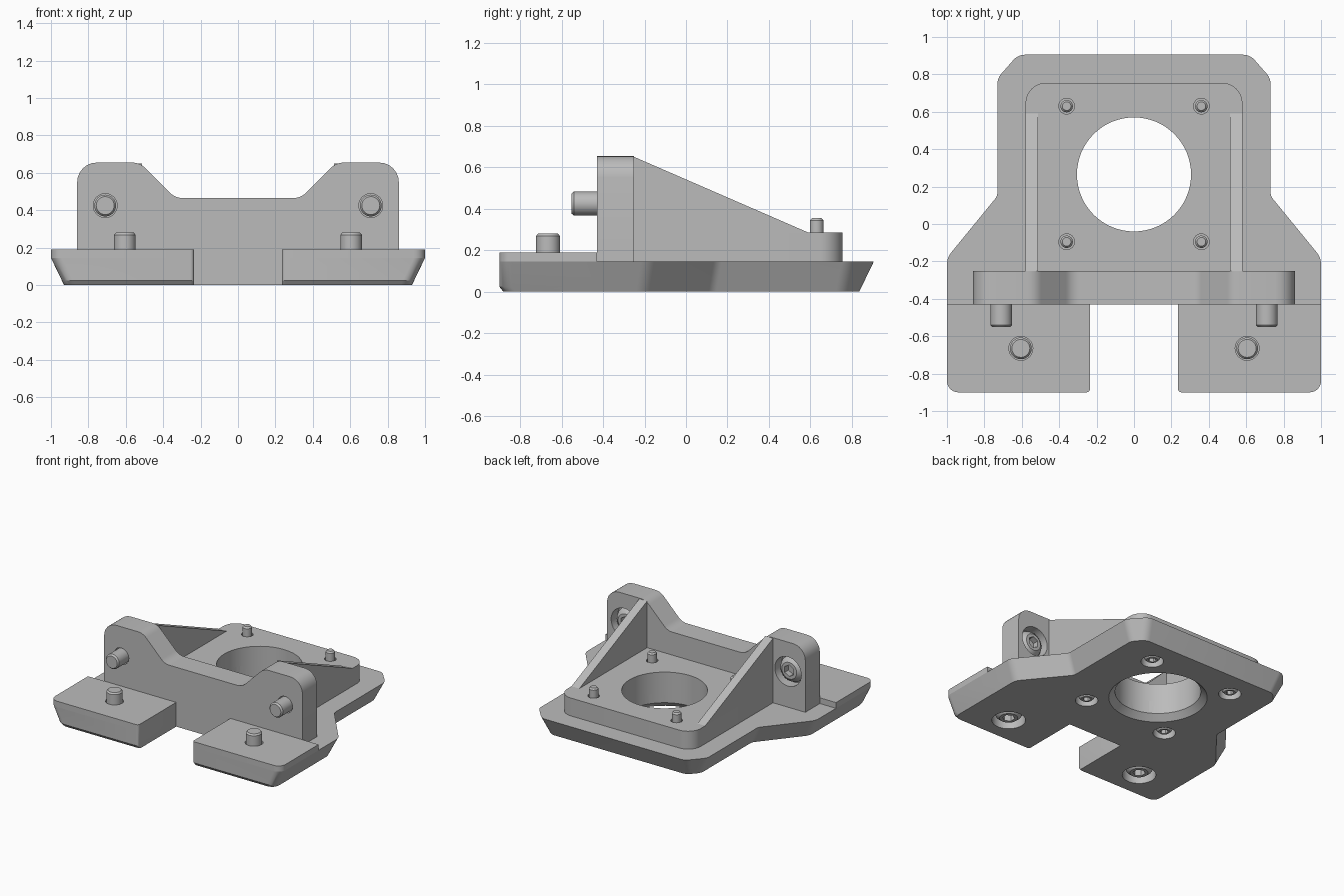
import bpy, bmesh, math
from mathutils import Matrix, Vector

cube = bpy.data.objects.get("Cube")
if cube:
    bpy.data.objects.remove(cube, do_unlink=True)

GREY = (0.5, 0.5, 0.5, 1)
mat = bpy.data.materials.new("plain grey")
mat.use_nodes = True
mat.diffuse_color = GREY
mat.node_tree.nodes["Principled BSDF"].inputs["Base Color"].default_value = GREY


def add_object(name, bm):
    bmesh.ops.recalc_face_normals(bm, faces=bm.faces)
    mesh = bpy.data.meshes.new(name)
    bm.to_mesh(mesh)
    bm.free()
    mesh.materials.append(mat)
    ob = bpy.data.objects.new(name, mesh)
    bpy.context.collection.objects.link(ob)
    return ob


def rounded(points, steps=6):
    """Closed outline from (x, y, radius) corners."""
    out = []
    for i, (x, y, r) in enumerate(points):
        p = Vector((x, y))
        a = Vector(points[i - 1][:2]) - p
        b = Vector(points[(i + 1) % len(points)][:2]) - p
        if r == 0:
            out.append(p)
            continue
        half = a.angle(b) / 2
        a.normalize()
        b.normalize()
        reach = r / math.tan(half)
        centre = p + (a + b).normalized() * r / math.sin(half)
        start, end = p + a * reach - centre, p + b * reach - centre
        sweep = start.angle(end)
        for k in range(steps + 1):
            t = k / steps
            out.append(centre + (start * math.sin((1 - t) * sweep)
                                 + end * math.sin(t * sweep)) / math.sin(sweep))
    return out


def mirrored(half):
    return half + [(-x, y, r) for x, y, r in reversed(half)]


def loft(name, rings):
    """Stack of equal outlines, each given as (outline, z)."""
    bm = bmesh.new()
    loops = [[bm.verts.new((p[0], p[1], z)) for p in ring] for ring, z in rings]
    for low, high in zip(loops, loops[1:]):
        for i in range(len(low)):
            bm.faces.new((low[i - 1], low[i], high[i], high[i - 1]))
    bm.faces.new(loops[0])
    bm.faces.new(loops[-1])
    return add_object(name, bm)


def boolean_cut(target, cutter):
    mod = target.modifiers.new("cut", "BOOLEAN")
    mod.operation = "DIFFERENCE"
    mod.solver = "EXACT"
    mod.object = cutter
    bpy.context.view_layer.objects.active = target
    bpy.ops.object.modifier_apply(modifier=mod.name)


def bore(targets, loc, r1, r2, depth, rot=Matrix(), sides=32):
    """Cut a round (or conical) hole running along the rotated z axis."""
    bm = bmesh.new()
    bmesh.ops.create_cone(bm, cap_ends=True, segments=sides, radius1=r1, radius2=r2,
                          depth=depth, matrix=Matrix.Translation((0, 0, depth / 2)))
    bmesh.ops.transform(bm, matrix=Matrix.Translation(loc) @ rot, verts=bm.verts)
    cutter = add_object("hole_cutter", bm)
    cutter.hide_render = True
    bpy.context.view_layer.update()
    for target in targets:
        boolean_cut(target, cutter)
    bpy.data.objects.remove(cutter, do_unlink=True)


def screw(name, loc, r, head_r, head_h, length, rot=Matrix()):
    """Socket screw: head starts at loc, shaft runs along rotated z."""
    profile = [(0, 0), (head_r * .65, 0), (head_r * .9, head_h * .3),
               (head_r, head_h * .6), (head_r, head_h), (r, head_h),
               (r, length - .012), (r - .01, length), (0, length)]
    bm = bmesh.new()
    verts = [bm.verts.new((x, 0, z)) for x, z in profile]
    edges = [bm.edges.new(pair) for pair in zip(verts, verts[1:])]
    bmesh.ops.spin(bm, geom=verts + edges, cent=(0, 0, 0), axis=(0, 0, 1),
                   angle=math.tau, steps=32)
    bmesh.ops.remove_doubles(bm, verts=bm.verts, dist=1e-4)
    bmesh.ops.transform(bm, matrix=Matrix.Translation(loc) @ rot, verts=bm.verts)
    ob = add_object(name, bm)
    back = Vector(loc) - rot.to_3x3() @ Vector((0, 0, .02))
    bore([ob], back, head_r * .45, head_r * .45, head_h * .7 + .02, rot, 6)
    return ob


# Base plate, tapering inward towards the bottom
def base_outline(i, f):
    return rounded(mirrored([
        (.62 - .45 * i, .905 - i, .08), (.73 - i, .78 - .38 * i, .08),
        (.73 - i, .15 - .35 * i, .06), (1 - i, -.18 - .35 * i, .1),
        (1 - i, -.9 + f, .06), (.235, -.9 + f, .02), (.235, -.43, 0)]))


base = loft("base_plate", [(base_outline(.07, .02), 0), (base_outline(.058, 0), .025),
                           (base_outline(0, 0), .145)])

# Raised front pads
pads = []
for side, label in ((1, "left"), (-1, "right")):
    shape = rounded([(side * x, y, r) for x, y, r in
                     ((1, -.43, 0), (1, -.9, .06), (.235, -.9, .02), (.235, -.43, 0))])
    pads.append(loft(label + "_front_pad", [(shape, .145), (shape, .19)]))

# Upright wall with a dip in the middle, drawn flat then stood up
wall_shape = rounded(mirrored([(.86, .145, 0), (.86, .655, .105), (.525, .655, .1),
                               (.335, .465, .1)]))
wall = loft("upright_wall", [(wall_shape, .25), (wall_shape, .43)])
stand = Matrix.Rotation(math.pi / 2, 4, "X")
wall.data.transform(stand)

# Square mount block behind the wall
mount_shape = rounded(mirrored([(.58, -.25, 0), (.58, .755, .11)]), 8)
mount = loft("mount_block", [(mount_shape, .145), (mount_shape, .285)])

# Triangular side braces
lay = Matrix(((0, 0, 1, 0), (1, 0, 0, 0), (0, 1, 0, 0), (0, 0, 0, 1)))
for side, label in ((1, "left"), (-1, "right")):
    tri = [(-.25, .285), (.59, .285), (-.25, .65)]
    brace = loft(label + "_brace", [(tri, side * .512), (tri, side * .58)])
    brace.data.transform(lay)

# Central opening with a flared lower rim
bore([base, mount], (0, .265, -.1), .305, .305, .6, sides=64)
bore([base], (0, .265, -.01), .36, .3, .06, sides=64)

for side, label in ((1, "left"), (-1, "right")):
    # Mount screws
    for y, place in ((.63, "back"), (-.095, "front")):
        x = side * .36
        bore([base, mount], (x, y, -.1), .042, .042, .6)
        bore([base], (x, y, -.1), .08, .08, .165)
        screw(f"{label}_{place}_mount_screw", (x, y, .012), .033, .062, .053, .343)
    # Pad screws
    x, y = side * .605, -.665
    pad = pads[0 if side > 0 else 1]
    bore([base, pad], (x, y, -.1), .064, .064, .6)
    bore([base], (x, y, -.1), .12, .12, .185)
    screw(label + "_pad_screw", (x, y, .018), .058, .1, .067, .262)
    # Wall screws, pointing forward
    x, z = side * .71, .425
    bore([wall], (x, -.1, z), .064, .064, .6, stand)
    bore([wall], (x, -.2, z), .115, .115, .13, stand)
    screw(label + "_wall_screw", (x, -.265, z), .058, .1, .065, .287, stand)

# Smooth the rounded faces, keep edges sharp
for ob in bpy.context.collection.objects:
    if ob.type == "MESH" and mat.name in ob.data.materials:
        bpy.ops.object.select_all(action="DESELECT")
        ob.select_set(True)
        bpy.context.view_layer.objects.active = ob
        bpy.ops.object.shade_smooth_by_angle(angle=math.radians(25))
